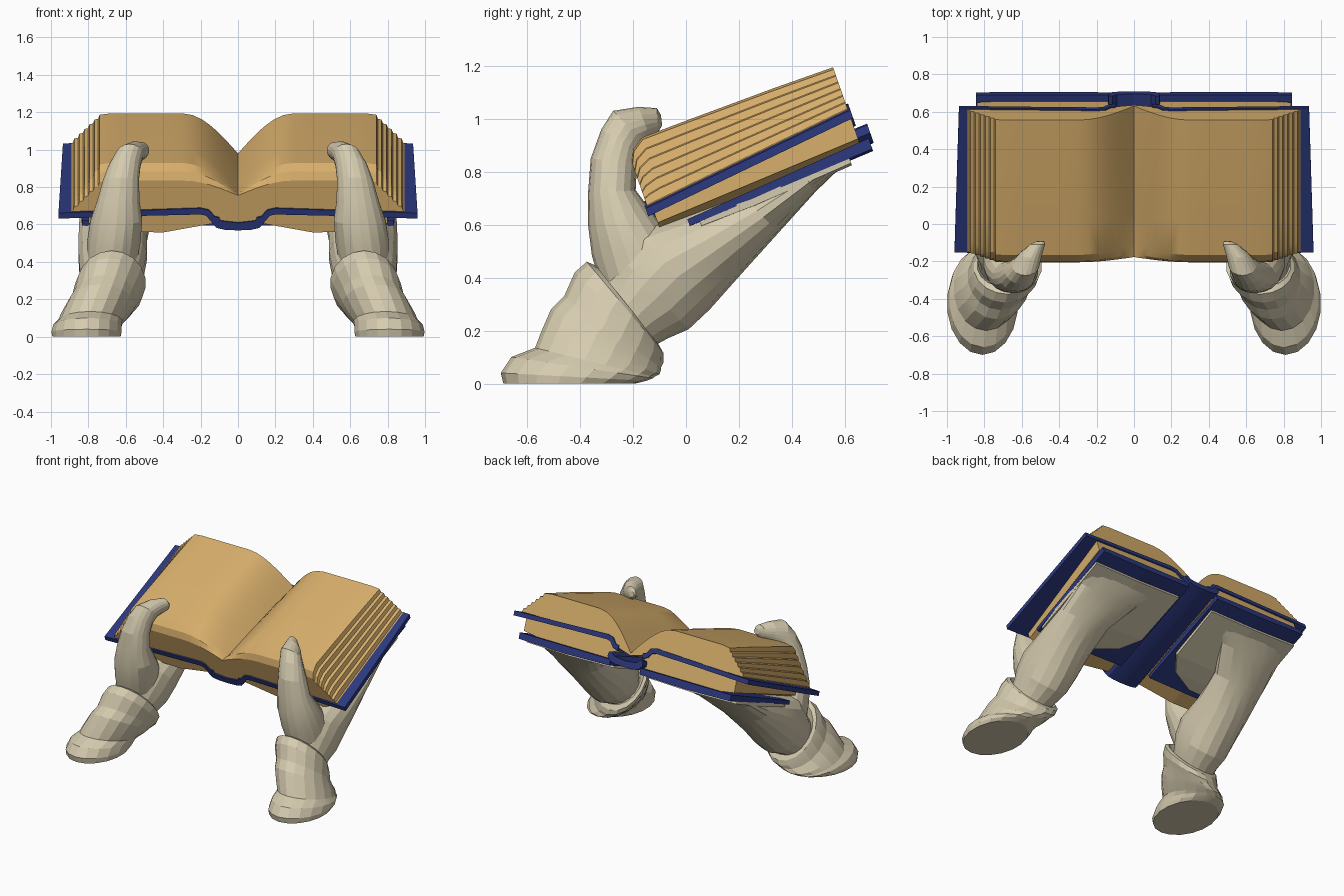
import bpy, bmesh, math
from mathutils import Vector

if "Cube" in bpy.data.objects:
    bpy.data.objects.remove(bpy.data.objects["Cube"])


def material(name, rgb):
    m = bpy.data.materials.new(name)
    m.diffuse_color = (*rgb, 1)
    m.use_nodes = True
    m.node_tree.nodes["Principled BSDF"].inputs["Base Color"].default_value = m.diffuse_color
    return m


PAPER = material("aged paper", (0.69, 0.43, 0.15))
BLUE = material("navy cover", (0.025, 0.04, 0.21))
STONE = material("pale stone", (0.67, 0.60, 0.43))


def bridge(name, rings, mat, smooth=0):
    """Skin a list of closed rings, cap both ends and mirror across x."""
    bm = bmesh.new()
    vs = [[bm.verts.new(p) for p in r] for r in rings]
    n = len(vs[0])
    for a, b in zip(vs, vs[1:]):
        for i in range(n):
            j = (i + 1) % n
            bm.faces.new((a[i], a[j], b[j], b[i]))
    bm.faces.new(vs[0])
    bm.faces.new(vs[-1])
    bmesh.ops.recalc_face_normals(bm, faces=bm.faces)
    me = bpy.data.meshes.new(name)
    bm.to_mesh(me)
    bm.free()
    me.materials.append(mat)
    ob = bpy.data.objects.new(name, me)
    bpy.context.collection.objects.link(ob)
    if smooth:
        bpy.ops.object.select_all(action='DESELECT')
        ob.select_set(True)
        bpy.context.view_layer.objects.active = ob
        bpy.ops.object.shade_smooth_by_angle(angle=math.radians(smooth))
    ob.modifiers.new("mirror", 'MIRROR').use_axis[0] = True
    return ob


def station(profile, t):
    """Place an (x, height) profile at fraction t along the tilted book."""
    return [Vector((x, -0.14 - 0.35 * (h - 0.65) + 0.77 * t, h + 0.37 * t))
            for x, h in profile]


def limb(name, specs, sides=18):
    """Loft of ellipses: centre x, half width, then front and rear (y, z)."""
    rings = []
    for cx, rx, y1, z1, y2, z2 in specs:
        c = Vector((cx, (y1 + y2) / 2, (z1 + z2) / 2))
        v = Vector((0, (y1 - y2) / 2, (z1 - z2) / 2))
        rings.append([c + v * math.cos(a) + Vector((rx * math.sin(a), 0, 0))
                      for a in (2 * math.pi * i / sides for i in range(sides))])
    return bridge(name, rings, STONE, 12)


# Page block: curved top, stepped fore-edge
def page_profile(gutter, top, bottom=0.67, spread=1.0):
    xs = (0, .025, .05, .08, .115, .15, .19, .24, .3, .4, .5, .6, .68)
    p = [(x, gutter + (top - gutter) * math.sin(min(x / .3, 1) * math.pi / 2))
         for x in xs]
    steps = 6
    for i in range(steps):
        x = .74 + .027 * i * spread
        h0 = top - .008 - (top - .008 - bottom) * i / steps
        h1 = top - .008 - (top - .008 - bottom) * (i + 1) / steps
        p += [(x, h0), (x + .008, h1 + .004)]
    return p + [(.89, bottom), (.2, .68), (.12, .63), (0, .60)]


bridge("page_block", [station(page_profile(.755, .835), .0),
                      station(page_profile(.75, .875), .025),
                      station(page_profile(.735, .9), .08),
                      station(page_profile(.71, .885), .3),
                      station(page_profile(.66, .855), .7),
                      station(page_profile(.615, .83), .985)], PAPER, 25)

# Cover board with a raised hinge near the spine
board = [(.96, .665), (.5, .68), (.2, .69), (.155, .68), (.125, .645), (.10, .64),
         (.10, .605), (.14, .615), (.17, .65), (.2, .657), (.5, .65), (.96, .635)]
bridge("cover_board", [station(board, -.01),
                       station([(x * .975, h) for x, h in board], .995)], BLUE, 30)


# Rounded spine strap
def spine_profile(d):
    return [(x, h - d) for x, h in
            ((0, .612), (.09, .622), (.115, .645), (.135, .64), (.14, .61),
             (.115, .585), (.07, .575), (0, .572))]


bridge("spine", [station(spine_profile(0), -.01), station(spine_profile(.05), 1.045)],
       BLUE, 30)


# Lower leaves, lower cover and the flat fingers spread beneath
def slab(x0, x1, top, bottom):
    return [(x0, top), (x1, top), (x1, bottom), ((x0 + x1) / 2, bottom - .008), (x0, bottom)]


bridge("lower_pages", [station([(.12, .66), (.80, .66), (.80, .60), (.66, .555),
                                (.4, .55), (.12, .60)], .02),
                       station([(.11, .66), (.84, .66), (.84, .56), (.66, .535),
                                (.4, .53), (.11, .53)], .985)], PAPER)
bridge("lower_cover", [station(slab(.12, .835, .565, .54), .15),
                       station(slab(.12, .845, .545, .505), 1.03)], BLUE)
bridge("flat_fingers", [station(slab(.42, .83, .545, .522), .2),
                        station(slab(.24, .835, .545, .515), .3),
                        station(slab(.15, .84, .53, .505), .45),
                        station(slab(.14, .84, .52, .492), .92)], STONE)

# Palm and thumb
limb("palm", [(.70, .13, -.36, .30, -.16, .12), (.68, .155, -.30, .42, -.07, .17),
              (.675, .175, -.27, .50, .01, .205), (.67, .185, -.20, .58, .09, .28),
              (.67, .185, -.02, .63, .21, .415), (.655, .195, .21, .71, .35, .57),
              (.60, .24, .42, .80, .49, .725), (.50, .34, .58, .87, .62, .85)])
limb("thumb", [(.68, .13, -.31, .34, .0, .34), (.665, .145, -.355, .48, -.04, .53),
               (.65, .14, -.37, .60, -.13, .65), (.64, .115, -.37, .72, -.19, .73),
               (.625, .097, -.36, .85, -.185, .83), (.605, .085, -.32, .96, -.18, .875),
               (.58, .075, -.275, 1.03, -.16, .91), (.55, .06, -.18, 1.045, -.135, .93),
               (.515, .04, -.11, 1.04, -.105, .95), (.50, .02, -.095, 1.015, -.09, .975)])

# Draped sleeve with folds and an open cuff
limb("sleeve", [(.81, .185, -.69, 0, -.19, 0), (.81, .19, -.70, .04, -.15, .01),
                (.805, .185, -.66, .10, -.125, .02), (.79, .175, -.57, .135, -.12, .025),
                (.765, .18, -.545, .20, -.10, .035), (.735, .18, -.51, .28, -.095, .05),
                (.715, .175, -.46, .33, -.095, .06), (.69, .185, -.42, .42, -.085, .08),
                (.675, .182, -.375, .46, -.085, .115), (.675, .165, -.34, .445, -.105, .15),
                (.68, .13, -.33, .36, -.16, .17)])
